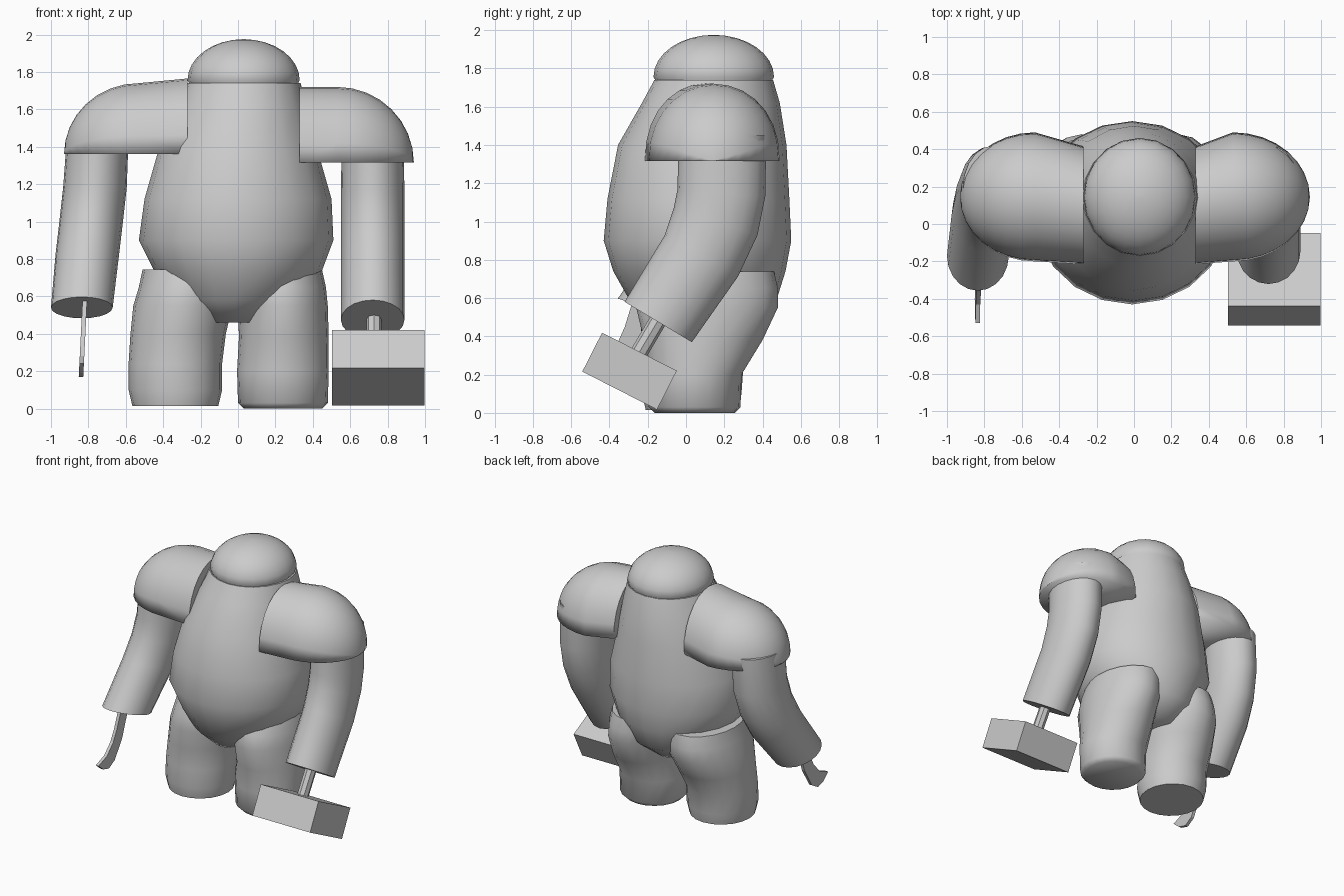
import bpy, bmesh
from math import pi, sin, cos, radians
from mathutils import Vector, Matrix

cube = bpy.data.objects.get("Cube")
if cube:
    bpy.data.objects.remove(cube)

clay = bpy.data.materials.new("clay_grey")
clay.use_nodes = True
GREY = (0.6, 0.6, 0.6, 1)
clay.diffuse_color = GREY
clay.node_tree.nodes["Principled BSDF"].inputs["Base Color"].default_value = GREY


def finish(name, bm, smooth_angle=None):
    bmesh.ops.recalc_face_normals(bm, faces=bm.faces)
    mesh = bpy.data.meshes.new(name)
    bm.to_mesh(mesh)
    bm.free()
    mesh.materials.append(clay)
    ob = bpy.data.objects.new(name, mesh)
    bpy.context.collection.objects.link(ob)
    if smooth_angle:
        bpy.ops.object.select_all(action='DESELECT')
        ob.select_set(True)
        bpy.context.view_layer.objects.active = ob
        bpy.ops.object.shade_smooth_by_angle(angle=radians(smooth_angle))
    return ob


def skin(name, rings, closed=True, angle=50):
    """Bridge rings of points and cap both ends."""
    bm = bmesh.new()
    rows = [[bm.verts.new(p) for p in ring] for ring in rings]
    n = len(rows[0])
    for a, b in zip(rows, rows[1:]):
        for i in range(n if closed else n - 1):
            j = (i + 1) % n
            bm.faces.new((a[i], a[j], b[j], b[i]))
    bm.faces.new(rows[0])
    bm.faces.new(rows[-1])
    return finish(name, bm, angle)


def ellipse(x, y, z, rx, ry, tilt=0, n=20):
    """Ring around a centre, tilted about the x axis by degrees."""
    turn = Matrix.Rotation(radians(tilt), 3, 'X')
    return [Vector((x, y, z)) + turn @ Vector((rx * cos(2 * pi * i / n), ry * sin(2 * pi * i / n), 0))
            for i in range(n)]


def stack(name, specs, **kw):
    return skin(name, [ellipse(*s) for s in specs], **kw)


# Pot-bellied torso, from crotch to neck
stack("torso", [
    (-0.03, 0.08, 0.46, 0.16, 0.24), (-0.02, 0.09, 0.58, 0.33, 0.38),
    (0, 0.07, 0.74, 0.45, 0.45), (-0.01, 0.06, 0.90, 0.52, 0.49),
    (0, 0.065, 1.12, 0.50, 0.475), (0, 0.085, 1.40, 0.42, 0.44),
    (0.02, 0.13, 1.62, 0.345, 0.36), (0.03, 0.145, 1.74, 0.305, 0.31)])

# Domed head
dome = [(0.03, 0.145, 1.70, 0.27, 0.28)]
dome += [(0.03, 0.145, 1.755 + 0.22 * sin(t), 0.30 * cos(t), 0.315 * cos(t))
         for t in (pi / 2 * k / 8 for k in range(8))]
dome.append((0.03, 0.145, 1.975, 0.01, 0.01))
stack("head", dome)


def leg(name, rings):
    return stack(name, rings, angle=50)


# Stout legs, knees bent backwards to the hips
leg("left_leg", [
    (0.24, 0.045, 0, 0.21, 0.21), (0.24, 0.045, 0.03, 0.24, 0.24),
    (0.24, 0.045, 0.20, 0.245, 0.245), (0.245, 0.09, 0.38, 0.24, 0.31),
    (0.24, 0.11, 0.55, 0.24, 0.37), (0.23, 0.12, 0.65, 0.24, 0.36),
    (0.21, 0.13, 0.74, 0.24, 0.33)])
leg("right_leg", [
    (-0.335, 0.03, 0.015, 0.23, 0.24), (-0.335, 0.03, 0.10, 0.25, 0.26),
    (-0.335, 0.04, 0.24, 0.25, 0.26), (-0.32, 0.08, 0.40, 0.255, 0.31),
    (-0.295, 0.11, 0.55, 0.265, 0.36), (-0.28, 0.12, 0.65, 0.25, 0.36),
    (-0.265, 0.13, 0.745, 0.245, 0.33)])


def shoulder(name, side, x_in, x_mid, x_out, z0, top, top_in):
    """Arched block beside the torso that ends in a quarter dome."""
    n = 14

    def arch(x, y, ry, h):
        return [Vector((side * x, y - ry * cos(pi * i / n), z0 + h * sin(pi * i / n) ** 0.9))
                for i in range(n + 1)]
    rows = [arch(x_in, 0.10, 0.315, top_in - z0), arch(x_mid, 0.145, 0.345, top - z0)]
    for k in range(1, 9):
        t = pi / 2 * min(k / 8, 0.99)
        rows.append(arch(x_mid + (x_out - x_mid) * sin(t), 0.145, 0.345 * cos(t), (top - z0) * cos(t)))
    ob = skin(name, rows, closed=False, angle=40)
    # Flat underside
    bm = bmesh.new()
    bm.from_mesh(ob.data)
    bmesh.ops.holes_fill(bm, edges=[e for e in bm.edges if e.is_boundary], sides=0)
    bmesh.ops.recalc_face_normals(bm, faces=bm.faces)
    bm.to_mesh(ob.data)
    bm.free()


shoulder("left_shoulder", 1, 0.33, 0.53, 0.94, 1.315, 1.72, 1.72)
shoulder("right_shoulder", -1, 0.27, 0.53, 0.93, 1.36, 1.74, 1.765)

# Arms bent forward at the elbow
stack("left_arm", [
    (0.72, 0.19, 1.45, 0.165, 0.23, 0), (0.72, 0.185, 1.15, 0.17, 0.23, -5),
    (0.72, 0.155, 1.00, 0.17, 0.23, -18), (0.72, 0.08, 0.82, 0.17, 0.22, -29),
    (0.72, -0.145, 0.475, 0.17, 0.205, -31)])
stack("right_arm", [
    (-0.75, 0.19, 1.45, 0.165, 0.23, 0), (-0.765, 0.185, 1.18, 0.17, 0.23, -5),
    (-0.785, 0.14, 1.00, 0.17, 0.22, -15), (-0.805, 0.05, 0.83, 0.17, 0.21, -20),
    (-0.835, -0.17, 0.54, 0.165, 0.195, -17)])

# Mallet: eight-sided handle and block head
stack("mallet_handle", [(0.727, -0.13, 0.51, 0.04, 0.045, -30, 8),
                        (0.727, -0.26, 0.29, 0.04, 0.045, -30, 8)], angle=30)
bm = bmesh.new()
bmesh.ops.create_cube(bm, size=1, matrix=Matrix.Translation((0.75, -0.295, 0.218))
                      @ Matrix.Rotation(radians(-27), 4, 'X') @ Matrix.Diagonal((0.495, 0.438, 0.228, 1)))
finish("mallet_head", bm)

# Thin hooked blade
bm = bmesh.new()
outline = [(-0.28, 0.58), (-0.32, 0.45), (-0.36, 0.36), (-0.43, 0.28), (-0.53, 0.24),
           (-0.47, 0.19), (-0.40, 0.17), (-0.33, 0.21), (-0.25, 0.35), (-0.19, 0.56)]
face = bm.faces.new([bm.verts.new((-0.845 + 0.05 * (z - 0.3), y, z)) for y, z in outline])
side = bmesh.ops.extrude_face_region(bm, geom=[face])
bmesh.ops.translate(bm, vec=(0.024, 0, 0), verts=[v for v in side["geom"] if isinstance(v, bmesh.types.BMVert)])
finish("blade", bm)
